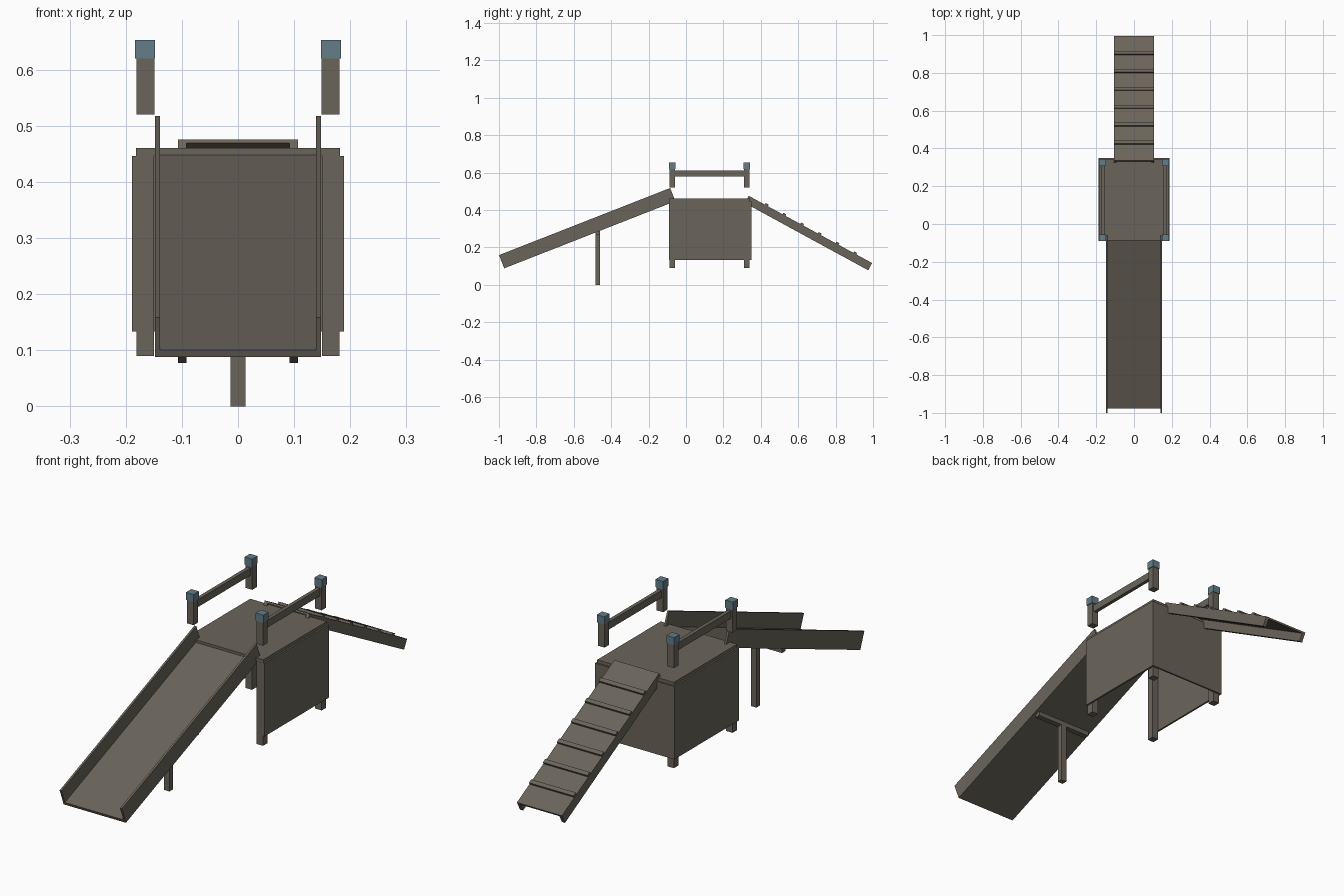
import bpy, math
from mathutils import Matrix, Vector

if "Cube" in bpy.data.objects:
    bpy.data.objects.remove(bpy.data.objects["Cube"])


def material(name, rgb):
    m = bpy.data.materials.new(name)
    m.diffuse_color = (*rgb, 1)
    m.use_nodes = True
    m.node_tree.nodes["Principled BSDF"].inputs["Base Color"].default_value = m.diffuse_color
    return m


WOOD = material("weathered brown wood", (0.145, 0.128, 0.102))
BLUE = material("dusty blue paint", (0.125, 0.205, 0.25))


def box(name, x, y, z, mat=WOOD, frame=Matrix.Identity(4)):
    """Box from (min, max) ranges, optionally placed in a tilted frame."""
    bpy.ops.mesh.primitive_cube_add(size=1)
    ob = bpy.context.object
    ob.name = name
    ob.data.materials.append(mat)
    size = Matrix.Diagonal((x[1] - x[0], y[1] - y[0], z[1] - z[0], 1))
    mid = Vector((sum(x) / 2, sum(y) / 2, sum(z) / 2))
    ob.data.transform(frame @ Matrix.Translation(mid) @ size)
    return ob


def pair(name, x, y, z, mat=WOOD, frame=Matrix.Identity(4)):
    """The same box on the right and left sides."""
    box(name + "_right", x, y, z, mat, frame)
    box(name + "_left", (-x[1], -x[0]), y, z, mat, frame)


def tilted(y, z, angle):
    return Matrix.Translation((0, y, z)) @ Matrix.Rotation(angle, 4, 'X')


# Platform deck and its three closed sides (front is open under the slide)
box("deck", (-0.182, 0.182), (-0.088, 0.343), (0.446, 0.46))
pair("side_panel", (0.181, 0.189), (-0.09, 0.349), (0.133, 0.446))
box("back_panel", (-0.182, 0.182), (0.341, 0.349), (0.133, 0.446))

# Corner legs, floating upper posts and caps
for end, y in (("front", -0.073), ("back", 0.325)):
    pair(end + "_leg", (0.15, 0.181), (y - 0.0155, y + 0.0155), (0.09, 0.446))
    pair(end + "_upper_post", (0.149, 0.181), (y - 0.0155, y + 0.0155), (0.52, 0.62))
    pair(end + "_post_cap", (0.148, 0.184), (y - 0.018, y + 0.018), (0.62, 0.653), BLUE)

# Handrails
pair("handrail", (0.157, 0.173), (-0.058, 0.31), (0.58, 0.612))

# Slide: floor with raised side walls, in a tilted frame from its lower end
slide = tilted(-0.972, 0.088, math.radians(21.4))
box("slide_floor", (-0.139, 0.139), (0.0, 0.968), (0.0, 0.013), frame=slide)
pair("slide_wall", (0.139, 0.148), (0.0, 0.983), (0.0, 0.076), frame=slide)

# Slide support
box("slide_support_post", (-0.013, 0.013), (-0.484, -0.459), (0.0, 0.277))
box("slide_support_crossbar", (-0.135, 0.135), (-0.484, -0.459), (0.267, 0.287))

# Climbing ramp: board on two stringers with cross slats, frame from its top end
A = math.radians(-28.6)
ramp = tilted(0.335, 0.476, A)
box("ramp_board", (-0.107, 0.107), (0.0, 0.752), (-0.008, 0.0), frame=ramp)
pair("ramp_stringer", (0.092, 0.107), (0.0, 0.752), (-0.044, -0.008), frame=ramp)
for i in range(6):
    d = (0.43 + 0.0945 * i - 0.335) / math.cos(A)
    box(f"ramp_slat_{i + 1}", (-0.106, 0.106), (d - 0.009, d + 0.009), (0.0, 0.009), frame=ramp)
